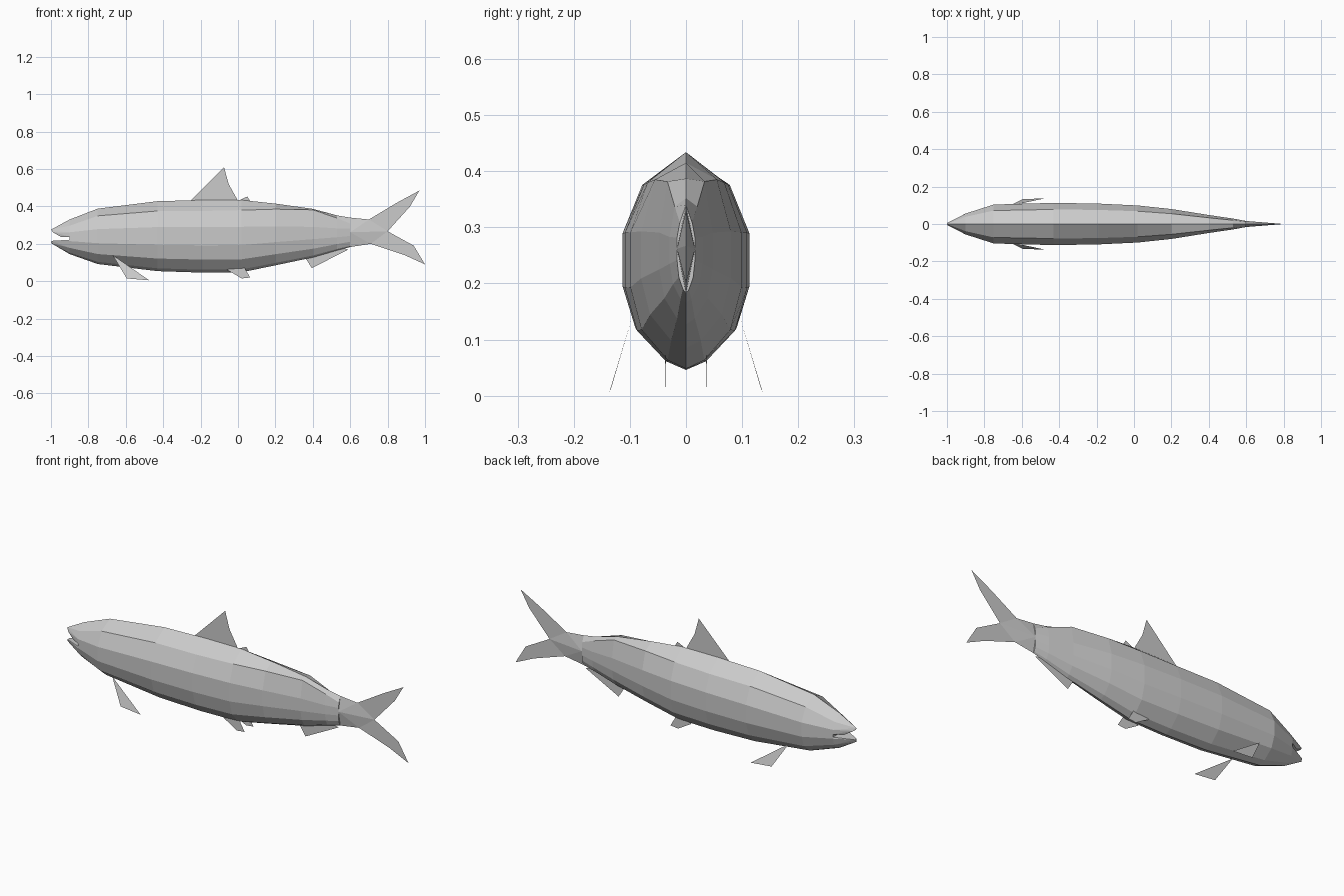
import bpy, bmesh

cube = bpy.data.objects.get("Cube")
if cube:
    bpy.data.objects.remove(cube)

grey = bpy.data.materials.new("plain grey")
grey.use_nodes = True
colour = (0.6, 0.6, 0.6, 1)
grey.diffuse_color = colour
grey.node_tree.nodes["Principled BSDF"].inputs["Base Color"].default_value = colour


def add_object(name, bm):
    bmesh.ops.recalc_face_normals(bm, faces=bm.faces)
    mesh = bpy.data.meshes.new(name)
    bm.to_mesh(mesh)
    bm.free()
    mesh.materials.append(grey)
    obj = bpy.data.objects.new(name, mesh)
    bpy.context.collection.objects.link(obj)
    return obj


def section(x, top, bottom, width, shoulder):
    """Twelve-sided cross-section, starting at the back ridge."""
    h = top - bottom
    half = [(0.69, shoulder), (1, 0.63), (1, 0.376), (0.8, 0.18), (0.33, 0.04)]
    side = [(x, w * width, bottom + t * h) for w, t in half]
    return ([(x, 0, top)] + side + [(x, 0, bottom)]
            + [(a, -b, c) for a, b, c in reversed(side)])


def hull(name, half):
    """Convex solid from points mirrored across the middle plane."""
    bm = bmesh.new()
    for x, y, z in half:
        for s in ((1, -1) if y else (1,)):
            bm.verts.new((x, s * y, z))
    bmesh.ops.convex_hull(bm, input=bm.verts)
    return add_object(name, bm)


def sheet(name, points):
    bm = bmesh.new()
    bm.faces.new([bm.verts.new(p) for p in points])
    return add_object(name, bm)


# Body: x, top, bottom, half width, shoulder height
stations = [
    (-0.9, 0.33, 0.145, 0.056, 0.82),
    (-0.75, 0.388, 0.092, 0.104, 0.87),
    (-0.43, 0.428, 0.054, 0.113, 0.86),
    (-0.19, 0.434, 0.046, 0.109, 0.85),
    (0.02, 0.434, 0.048, 0.099, 0.86),
    (0.2, 0.415, 0.085, 0.080, 0.91),
    (0.4, 0.387, 0.127, 0.048, 0.98),
    (0.53, 0.352, 0.165, 0.029, 0.92),
    (0.6, 0.34, 0.183, 0.016, 0.8),
]
bm = bmesh.new()
rings = [[bm.verts.new(p) for p in section(*s)] for s in stations]
for a, b in zip(rings, rings[1:]):
    for i in range(12):
        j = (i + 1) % 12
        bm.faces.new((a[i], a[j], b[j], b[i]))
bm.faces.new(rings[0])
bm.faces.new(rings[-1])
add_object("body", bm)

# Open jaws
head = section(*stations[0])
hull("upper_jaw", head[:3] + [(-0.9, 0.056, 0.238), (-0.945, 0.03, 0.236),
                              (-0.99, 0.01, 0.262), (-1, 0, 0.276)])
hull("lower_jaw", head[3:7] + [(-0.9, 0.054, 0.222), (-0.96, 0.025, 0.218),
                               (-0.995, 0.008, 0.216), (-1, 0, 0.204)])

# Tail root: ridged wedge on each side
rim = [(0.6, 0, 0.34), (0.7, 0, 0.33), (0.8, 0, 0.267), (0.71, 0, 0.2), (0.6, 0, 0.183)]
bm = bmesh.new()
edge = [bm.verts.new(p) for p in rim]
for s in (1, -1):
    ridge = bm.verts.new((0.6, s * 0.016, 0.262))
    for a, b in zip(edge, edge[1:]):
        bm.faces.new((ridge, a, b))
add_object("tail_root", bm)

# Flat fins on the middle plane, as x and z outlines
fins = {
    "tail_upper_lobe": [(0.7, 0.33), (0.85, 0.42), (0.97, 0.485), (0.92, 0.4), (0.8, 0.267)],
    "tail_lower_lobe": [(0.8, 0.267), (0.94, 0.19), (1, 0.09), (0.89, 0.14), (0.71, 0.2)],
    "dorsal_fin": [(-0.255, 0.43), (-0.075, 0.61), (-0.05, 0.52), (0, 0.43)],
    "rear_dorsal_fin": [(0, 0.43), (0.05, 0.453), (0.065, 0.428)],
    "anal_fin": [(0.36, 0.125), (0.395, 0.07), (0.59, 0.17), (0.5, 0.19)],
}
for name, outline in fins.items():
    sheet(name, [(x, 0, z) for x, z in outline])

# Paired fins
for side, s in (("left", 1), ("right", -1)):
    sheet(side + "_pectoral_fin", [(-0.67, s * 0.096, 0.14), (-0.595, s * 0.133, 0.015),
                                   (-0.475, s * 0.137, 0.005)])
    sheet(side + "_pelvic_fin", [(-0.06, s * 0.036, 0.062), (0.02, s * 0.037, 0.015),
                                 (0.065, s * 0.037, 0.02), (0.03, s * 0.037, 0.08)])
